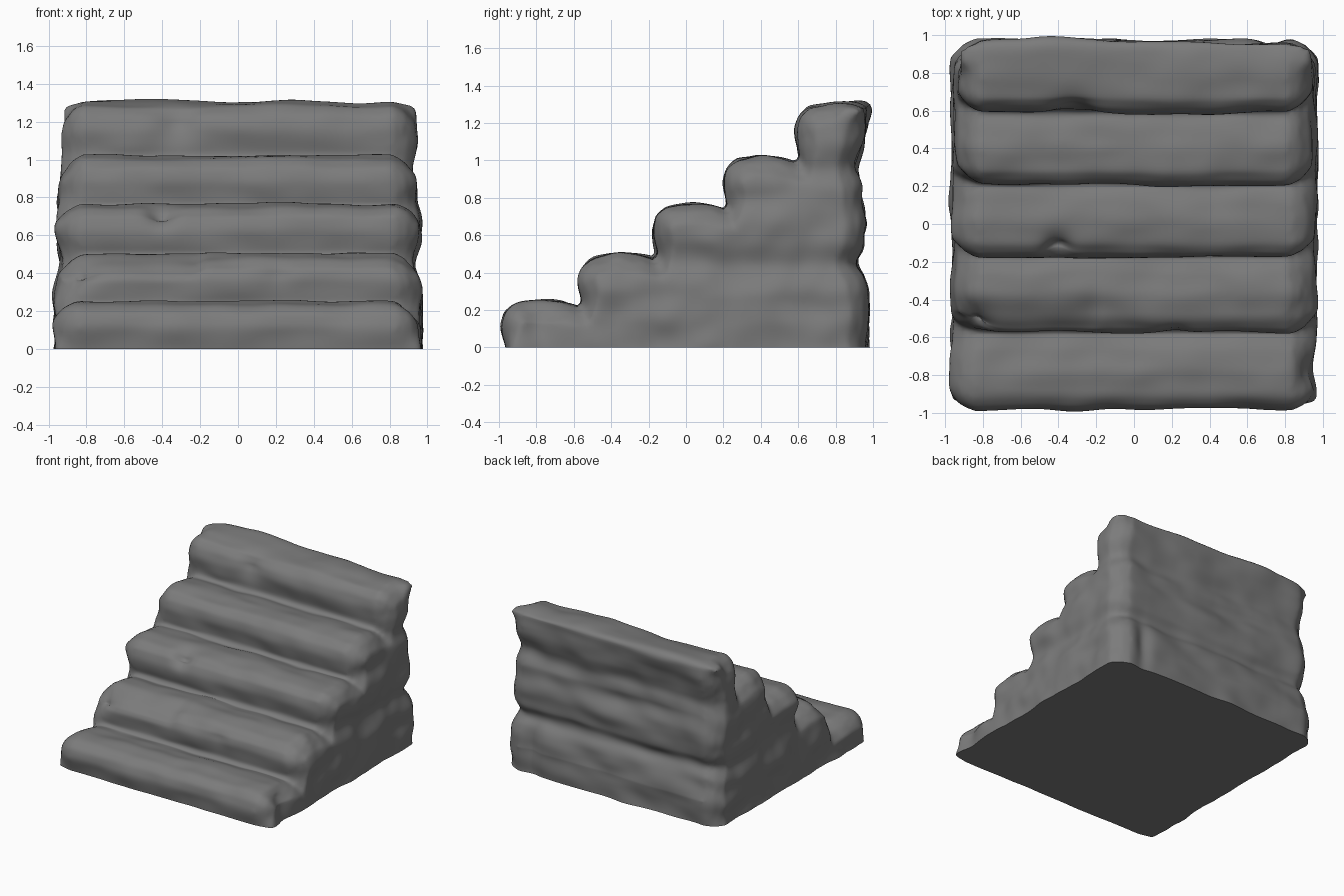
import bpy, bmesh, math
from mathutils import Vector, noise

cube = bpy.data.objects.get("Cube")
if cube:
    bpy.data.objects.remove(cube, do_unlink=True)

stone = bpy.data.materials.new("dark_grey_stone")
stone.use_nodes = True
GREY = (0.2, 0.2, 0.2, 1)
stone.diffuse_color = GREY
stone.node_tree.nodes["Principled BSDF"].inputs["Base Color"].default_value = GREY

# Side profile (y, z): each step has a rounded nose and a deep crease behind it
profile = [(-0.96, -0.2), (-0.965, 0)]
steps = [(-0.98, 0.245), (-0.575, 0.505), (-0.175, 0.76), (0.205, 1.015), (0.59, 1.295)]
base = 0
for i, (front, top) in enumerate(steps):
    if i:
        profile += [(front + 0.03, base - 0.015), (front + 0.015, base + 0.04)]
    profile += [(front - 0.005, top - 0.13), (front + 0.015, top - 0.06),
                (front + 0.07, top - 0.01), (front + 0.2, top + 0.01)]
    if i < 4:
        profile.append((front + 0.32, top - 0.005))
    base = top - 0.02
# Back wall with two mortar grooves
profile += [(0.86, 1.305), (0.96, 1.29), (0.965, 1.2), (0.94, 1.07), (0.91, 0.97),
            (0.94, 0.87), (0.955, 0.66), (0.945, 0.53), (0.90, 0.45), (0.955, 0.37),
            (0.98, 0.2), (0.965, 0), (0.96, -0.2)]
profile = [Vector(p) for p in profile]


def inset(points, d):
    """Move points inwards by d, less along the top back and front base edges."""
    out = []
    for i, p in enumerate(points):
        t = (points[(i + 1) % len(points)] - points[i - 1]).normalized()
        top_back = p.x > 0.8 and p.y > 1.25
        front_base = p.x < 0 and p.y < 0.05
        crisp = 0.3 if top_back or front_base else 1
        out.append(p + Vector((t.y, -t.x)) * d * crisp)
    return out


def add_prism(bm, points, half):
    ends = [[bm.verts.new((x, p.x, p.y)) for p in points] for x in (-half, half)]
    bm.faces.new(ends[0])
    bm.faces.new(ends[1][::-1])
    for i in range(len(points)):
        j = (i + 1) % len(points)
        bm.faces.new((ends[0][j], ends[0][i], ends[1][i], ends[1][j]))


# Nested prisms give the ends of the steps their rounded shoulders
bm = bmesh.new()
for half, d in ((0.85, 0), (0.89, 0.02), (0.92, 0.045), (0.945, 0.07), (0.965, 0.1)):
    add_prism(bm, inset(profile, d), half)
bmesh.ops.recalc_face_normals(bm, faces=bm.faces)
mesh = bpy.data.meshes.new("stone_steps")
bm.to_mesh(mesh)
bm.free()
steps_obj = bpy.data.objects.new("stone_steps", mesh)
bpy.context.collection.objects.link(steps_obj)

# Fuse and soften
remesh = steps_obj.modifiers.new("fuse", 'REMESH')
remesh.mode = 'VOXEL'
remesh.voxel_size = 0.02
soften = steps_obj.modifiers.new("soften", 'SMOOTH')
soften.factor = 0.5
soften.iterations = 7
depsgraph = bpy.context.evaluated_depsgraph_get()
fused = bpy.data.meshes.new_from_object(steps_obj.evaluated_get(depsgraph))
steps_obj.modifiers.clear()
steps_obj.data = fused

# Worn chips and bulges: centre, radii, depth inwards
chips = [((-0.41, -0.16, 0.75), (0.07, 0.09, 0.09), 0.07),
         ((-0.33, 0.60, 1.20), (0.11, 0.09, 0.1), 0.05),
         ((-0.33, -0.99, 0.15), (0.12, 0.1, 0.12), -0.015),
         ((-0.87, -0.54, 0.42), (0.09, 0.12, 0.12), 0.06),
         ((0.22, -0.57, 0.40), (0.08, 0.06, 0.08), 0.02),
         ((0.94, -0.78, 0.15), (0.08, 0.09, 0.2), 0.035),
         ((0.5, 0.94, 0.93), (0.3, 0.1, 0.06), 0.03),
         ((-0.2, 0.94, 0.82), (0.4, 0.1, 0.07), 0.03),
         ((0.72, 0.97, 0.2), (0.06, 0.1, 0.2), 0.03),
         ((-0.5, 0.97, 1.28), (0.35, 0.1, 0.1), -0.025)]


def bump(offset, width):
    return math.exp(-(offset / width) ** 2)


def ramp(value, low, high):
    return min(max((value - low) / (high - low), 0), 1)


def wear(co, normal):
    """Weather one surface point."""
    x, y, z = co
    rough = 0.016 * noise.noise(Vector((x * 2.2, y * 4, z * 4)))
    rough += 0.008 * noise.noise(Vector((x * 5 + 9, y * 8, z * 8)))
    wall = max(abs(normal.x), normal.y, 0)
    rough += 0.018 * wall * noise.noise(Vector((x * 3, y * 3 + 5, z * 7)))
    for c, r, depth in chips:
        q = sum(((co[k] - c[k]) / r[k]) ** 2 for k in range(3))
        rough -= depth * math.exp(-q)
    new = co + normal * rough
    # Courses of stone narrow at the joints and towards the top
    new.x *= 1 - 0.025 * (bump(z - 0.46, 0.09) + bump(z - 0.96, 0.09))
    new.x *= 1 - 0.015 * ramp(z, 0.3, 0.7) - 0.025 * ramp(z, 1, 1.28)
    # The second step's nose is worn down, more so on one half
    half_worn = 1 / (1 + math.exp((x + 0.2) / 0.015))
    new.z -= (0.02 + 0.035 * half_worn) * bump(y + 0.54, 0.17) * bump(z - 0.49, 0.1)
    return new


bm = bmesh.new()
bm.from_mesh(fused)
bm.normal_update()
moved = [wear(v.co, v.normal) for v in bm.verts]
for v, co in zip(bm.verts, moved):
    v.co = co

# Flat underside
bmesh.ops.bisect_plane(bm, geom=bm.verts[:] + bm.edges[:] + bm.faces[:],
                       plane_co=(0, 0, 0), plane_no=(0, 0, 1), clear_inner=True)
bmesh.ops.holes_fill(bm, edges=[e for e in bm.edges if e.is_boundary], sides=0)
bmesh.ops.recalc_face_normals(bm, faces=bm.faces)
bm.to_mesh(fused)
bm.free()
fused.materials.clear()
fused.materials.append(stone)
for p in fused.polygons:
    p.material_index = 0

bpy.ops.object.select_all(action='DESELECT')
steps_obj.select_set(True)
bpy.context.view_layer.objects.active = steps_obj
bpy.ops.object.shade_smooth_by_angle(angle=math.radians(50))
